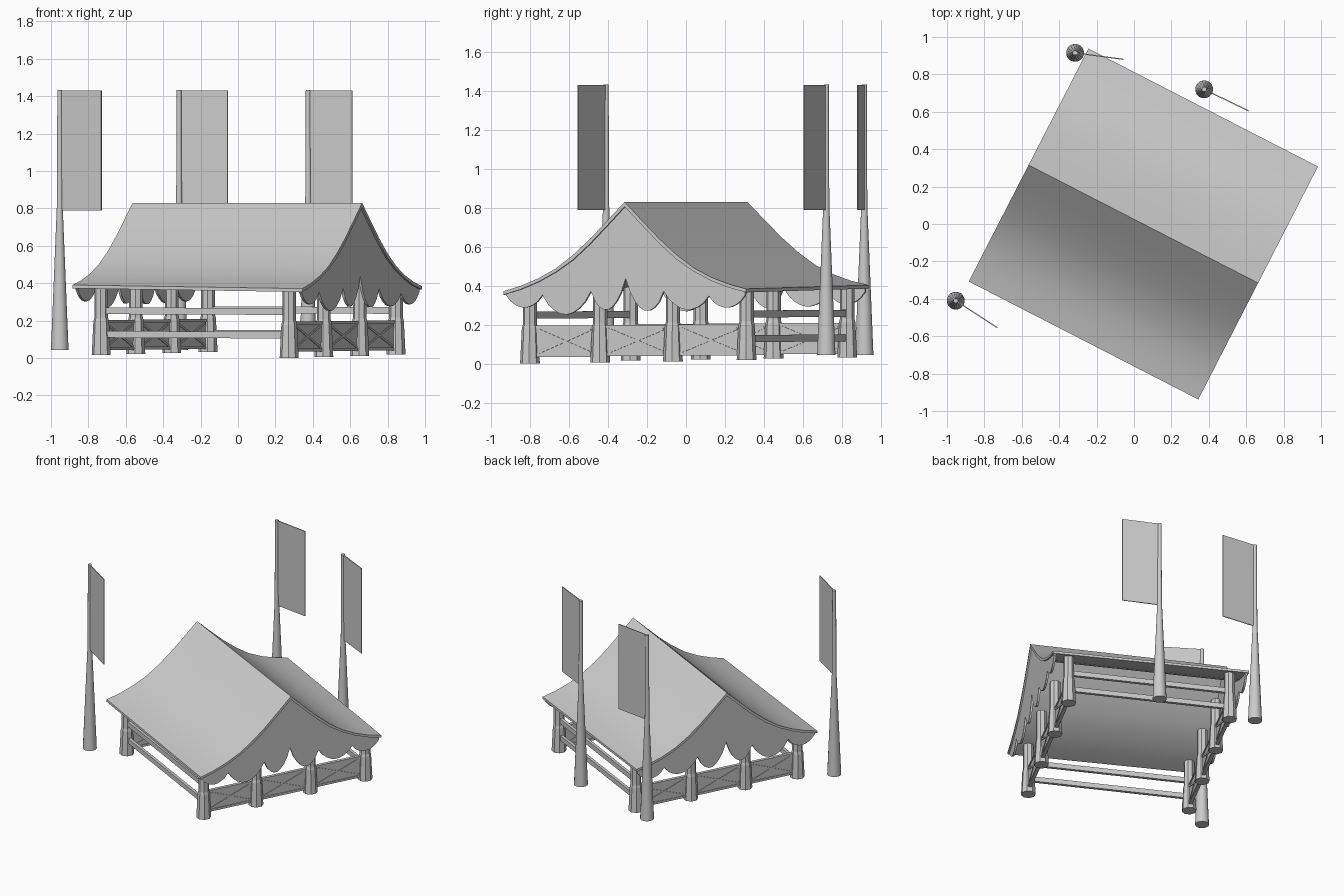
import bpy, bmesh, math
from mathutils import Matrix, Vector

if "Cube" in bpy.data.objects:
    bpy.data.objects.remove(bpy.data.objects["Cube"])

# Pavilion frame: u runs along the ridge, v across it
FRAME = Matrix.Translation((0.05, 0, 0)) @ Matrix.Rotation(math.radians(-27.2), 4, 'Z')
PROFILE = [(0, .83), (.1, .735), (.2, .642), (.3, .56), (.4, .493), (.5, .445), (.6, .41), (.7, .385)]


def make(name, verts, faces, matrix=FRAME, smooth=False):
    me = bpy.data.meshes.new(name)
    me.from_pydata(verts, [], faces)
    bm = bmesh.new()
    bm.from_mesh(me)
    bmesh.ops.recalc_face_normals(bm, faces=bm.faces)
    bm.to_mesh(me)
    bm.free()
    ob = bpy.data.objects.new(name, me)
    bpy.context.collection.objects.link(ob)
    ob.matrix_world = matrix
    if smooth:
        bpy.ops.object.select_all(action='DESELECT')
        ob.select_set(True)
        bpy.context.view_layer.objects.active = ob
        bpy.ops.object.shade_smooth_by_angle(angle=math.radians(35))
    return ob


def lathe(name, x, y, rings, n, matrix, smooth=False):
    verts = [(x + r * math.cos(2 * math.pi * (i + .5) / n), y + r * math.sin(2 * math.pi * (i + .5) / n), z)
             for r, z in rings for i in range(n)]
    faces = [(k * n + i, k * n + (i + 1) % n, (k + 1) * n + (i + 1) % n, (k + 1) * n + i)
             for k in range(len(rings) - 1) for i in range(n)]
    faces += [tuple(range(n)), tuple(range((len(rings) - 1) * n, len(rings) * n))]
    return make(name, verts, faces, matrix, smooth)


def beam(name, a, b, depth, height, matrix=FRAME):
    """Box from a to b; depth is horizontal, height is across the run."""
    a, b = Vector(a), Vector(b)
    d = (b - a).normalized()
    side = d.cross(Vector((0, 0, 1))).normalized()
    up = side.cross(d)
    verts = [p + side * s * depth / 2 + up * t * height / 2
             for p in (a, b) for s, t in ((-1, -1), (1, -1), (1, 1), (-1, 1))]
    faces = [(0, 1, 2, 3), (4, 5, 6, 7)] + [(i, (i + 1) % 4, (i + 1) % 4 + 4, i + 4) for i in range(4)]
    return make(name, verts, faces, matrix)


def roof_z(u, v):
    a = abs(v)
    for (v0, z0), (v1, z1) in zip(PROFILE, PROFILE[1:]):
        if a <= v1 + 1e-6:
            z = z0 + (z1 - z0) * (a - v0) / (v1 - v0)
            break
    return z + (.002 - .014 * u + .009 * v) * a / .7


def ground(u, v):
    return .016 - .013 * u + .014 * v


# Sagging roof slab
vs = [-v for v, z in PROFILE[:0:-1]] + [v for v, z in PROFILE]
n = len(vs)
verts = [(u, v, roof_z(u, v) - drop * (1 + .35 * (abs(v) < .35)))
         for u in (-.69, .69) for drop in (0, .018) for v in vs]
faces = []
for i in range(n - 1):
    for a, b in ((0, 2), (1, 3), (0, 1), (2, 3)):
        faces.append((a * n + i, a * n + i + 1, b * n + i + 1, b * n + i))
for i in (0, n - 1):
    faces.append((i, n + i, 3 * n + i, 2 * n + i))
make("roof", verts, faces, smooth=True)

# Scalloped gable cloths
peaks = [(-.69, .36), (-.48, .36), (-.20, .38), (0, .445), (.22, .38), (.48, .355), (.69, .36)]
lows = [.295, .26, .285, .28, .285, .295]
edge = []
for (v0, z0), (v1, z1), low in zip(peaks, peaks[1:], lows):
    for k in range(8):
        t = k / 8
        base = z0 + (z1 - z0) * t
        edge.append((v0 + (v1 - v0) * t, base - ((z0 + z1) / 2 - low) * math.sin(math.pi * t) ** .75))
edge.append(peaks[-1])
for u, label in ((.672, "right"), (-.672, "left")):
    m = len(edge)
    verts = [(u + s * .007, v, z) for s in (-1, 1) for row in (0, 1) for v, zb in edge
             for z in [(zb - .012 * u) if row == 0 else roof_z(u, v) - .01]]
    faces = []
    for i in range(m - 1):
        for a, b in ((0, 1), (2, 3), (0, 2), (1, 3)):
            faces.append((a * m + i, a * m + i + 1, b * m + i + 1, b * m + i))
    for i in (0, m - 1):
        faces.append((i, m + i, 3 * m + i, 2 * m + i))
    make("gable_cloth_" + label, verts, faces)

# Posts and cross-braced panels under each gable
post_v = (-.61, -.205, .215, .64)
for u in (-.565, .565):
    for v in post_v:
        z = ground(u, v)
        top = roof_z(u, v) - .012 if abs(v) > .5 else .42
        lathe("post", u, v, [(.051, z), (.042, z + .18), (.037, z + .2), (.037, top)], 8, FRAME)
    for v0, v1 in zip(post_v, post_v[1:]):
        a, b = v0 + .03, v1 - .03
        lo, hi = .035 + ground(u, v0) / 2, .195 + ground(u, v0) / 2
        beam("panel", (u, a, (lo + hi) / 2), (u, b, (lo + hi) / 2), .014, hi - lo)
        for z in (lo + .008, hi - .008):
            beam("panel_rail", (u, a, z), (u, b, z), .024, .016)
        beam("panel_brace", (u, a + .02, lo + .02), (u, b - .02, hi - .02), .022, .012)
        beam("panel_brace", (u, a + .02, hi - .02), (u, b - .02, lo + .02), .022, .012)

# Long side rails
for v in (post_v[0], post_v[-1]):
    for z in (.122, .248):
        beam("side_rail", (-.56, v, z + ground(-.5, v) / 3), (.56, v, z + ground(.5, v) / 3), .022, .036)

# Tapered flag poles with banners
for base, tip in (((-.953, -.41), (-.73, -.555)), ((-.315, .915), (-.055, .88)), ((.375, .72), (.612, .605))):
    lathe("flag_pole", *base, [(.048, .043), (.016, .81), (.013, 1.432)], 16, Matrix(), True)
    beam("banner", (*base, 1.11), (*tip, 1.11), .006, .642, Matrix())
